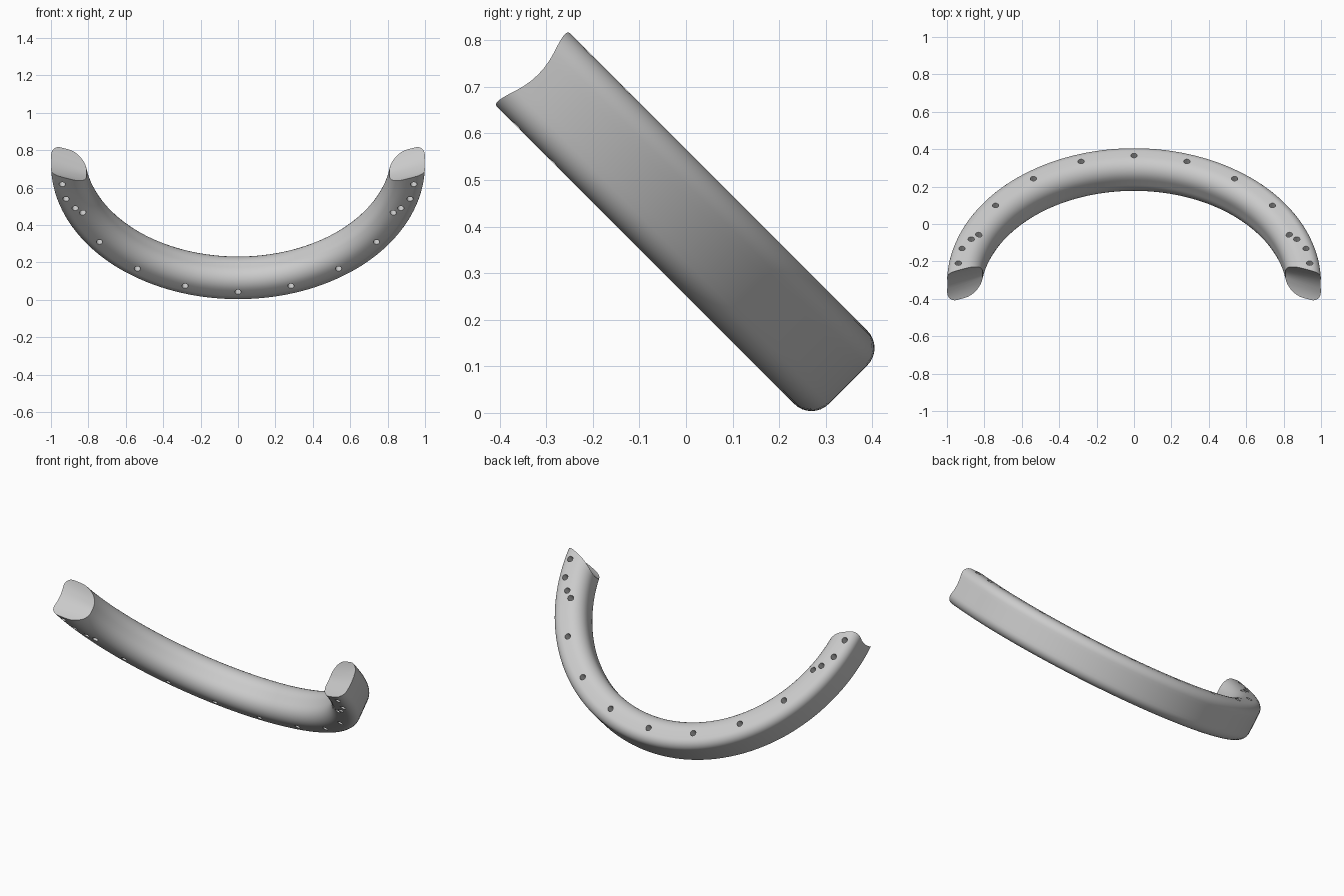
import bpy, bmesh, math
from mathutils import Matrix, Vector

if "Cube" in bpy.data.objects:
    bpy.data.objects.remove(bpy.data.objects["Cube"])

OUTER, INNER = 1.0, 0.82      # ring radii
LOW, HIGH = 0.178, 0.40       # ring faces along its tilted axis
CENTRE = 0.797                # ring centre along the slope
MID, HALF = (LOW + HIGH) / 2, (HIGH - LOW) / 2
SEGMENTS, CORNER, WALL = 72, 8, 6


def tilt(x, w, n):
    """Ring plane (x, w) and axis n, leaned back by 45 degrees."""
    s = math.sqrt(0.5)
    return Vector((x, (n - w) * s, (n + w) * s))


def side(edge, radius, sign):
    """Rounded wall of the cross-section, from the low face to the high face."""
    flat = HALF - radius
    lower = []
    for i in range(CORNER + 1):
        a = math.pi / 2 * i / CORNER
        lower.append((edge - sign * radius * (1 - math.sin(a)),
                      -flat - radius * math.cos(a)))
    wall = [(edge, -flat + 2 * flat * i / WALL) for i in range(1, WALL)]
    upper = [(r, -n) for r, n in reversed(lower)]
    return lower + wall + upper


def end_angle(r, n):
    """Sweep angle at which a point meets the slanted, slightly hollow end."""
    w = 0.738 - 0.39 * (OUTER - r) + 0.035 * (n / HALF) ** 2
    return math.acos((CENTRE - w) / r)


grey = bpy.data.materials.new("plain grey")
grey.use_nodes = True
colour = (0.6, 0.6, 0.6, 1)
grey.diffuse_color = colour
grey.node_tree.nodes["Principled BSDF"].inputs["Base Color"].default_value = colour


def make_object(name, bm):
    bmesh.ops.recalc_face_normals(bm, faces=bm.faces)
    mesh = bpy.data.meshes.new(name)
    bm.to_mesh(mesh)
    bm.free()
    mesh.materials.append(grey)
    obj = bpy.data.objects.new(name, mesh)
    bpy.context.collection.objects.link(obj)
    return obj


# Half ring: sweep the rounded section between the two slanted ends
outer, inner = side(OUTER, 0.052, 1), side(INNER, 0.085, -1)
profile = outer + inner[::-1]
count = len(profile)
bm = bmesh.new()
rings = []
for i in range(SEGMENTS + 1):
    t = 2 * i / SEGMENTS - 1
    ring = []
    for r, n in profile:
        a = t * end_angle(r, n)
        ring.append(bm.verts.new(tilt(r * math.sin(a), CENTRE - r * math.cos(a), MID + n)))
    rings.append(ring)
for a, b in zip(rings, rings[1:]):
    for k in range(count):
        j = (k + 1) % count
        bm.faces.new((a[k], a[j], b[j], b[k]))
for ring in (rings[0], rings[-1]):
    for k in range(len(outer) - 1):
        bm.faces.new((ring[k], ring[k + 1], ring[count - 2 - k], ring[count - 1 - k]))
band = make_object("half_ring_band", bm)

# Drilled holes: evenly spaced round the bend, clustered near the ends
holes = [(0, 0.915), (18, 0.915), (36, 0.915), (54, 0.915),
         (69, 0.889), (72, 0.915), (77, 0.944), (83.8, 0.945)]
bm = bmesh.new()
axis_turn = Vector((0, 0, 1)).rotation_difference(tilt(0, 0, 1)).to_matrix().to_4x4()
for degrees, r in holes:
    for sign in ((1, -1) if degrees else (1,)):
        a = math.radians(degrees) * sign
        spot = tilt(r * math.sin(a), CENTRE - r * math.cos(a), MID)
        bmesh.ops.create_cone(bm, cap_ends=True, segments=20, radius1=0.017,
                              radius2=0.017, depth=HALF * 3,
                              matrix=Matrix.Translation(spot) @ axis_turn)
drill = make_object("hole_cutter", bm)
drill.hide_render = True

cut = band.modifiers.new("holes", "BOOLEAN")
cut.operation = "DIFFERENCE"
cut.solver = "EXACT"
cut.object = drill
bpy.ops.object.select_all(action="DESELECT")
band.select_set(True)
bpy.context.view_layer.objects.active = band
bpy.ops.object.modifier_apply(modifier=cut.name)
bpy.data.objects.remove(drill)
bpy.ops.object.shade_smooth_by_angle(angle=math.radians(35))
